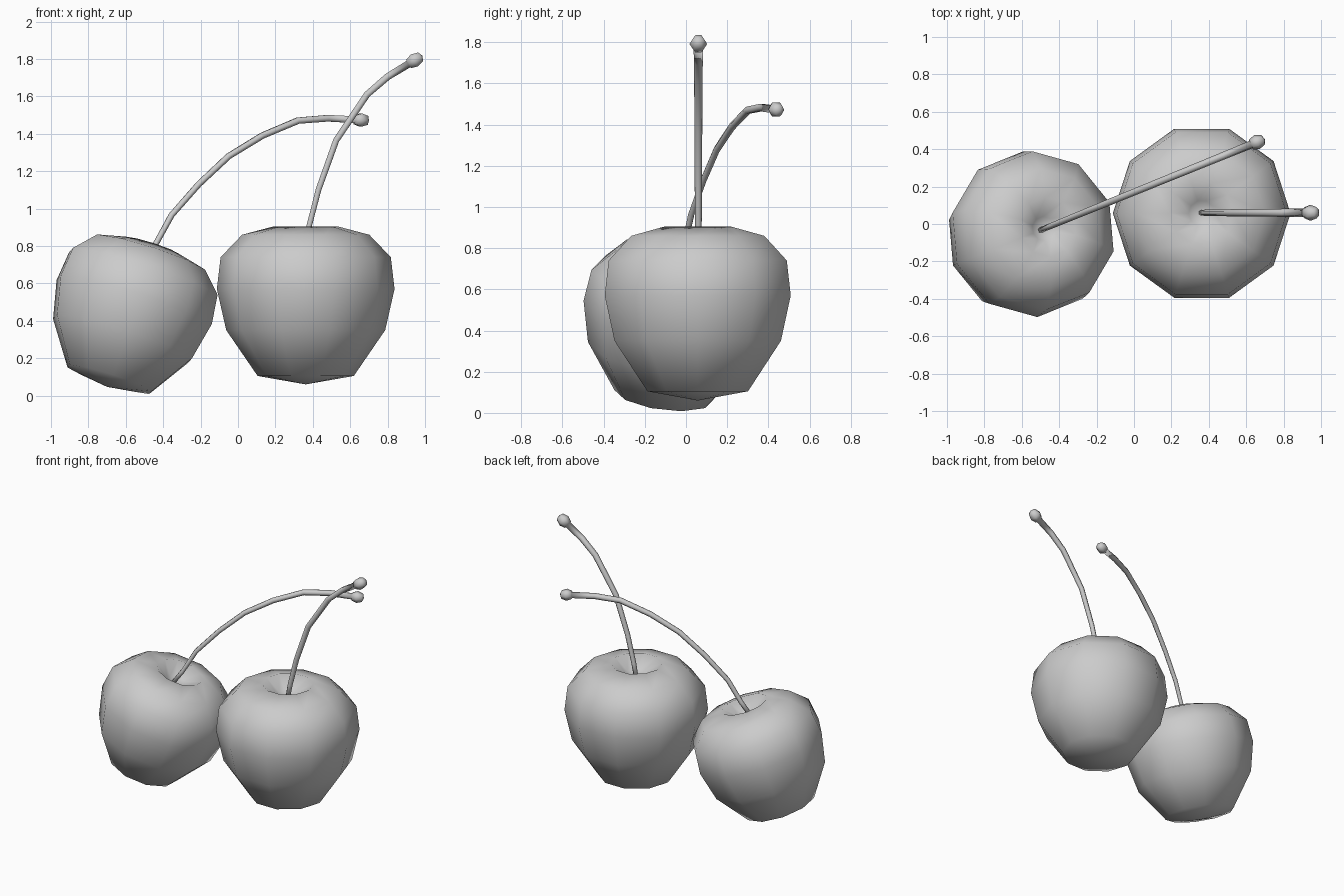
import bpy
import math
from mathutils import Vector, Matrix

if "Cube" in bpy.data.objects:
    bpy.data.objects.remove(bpy.data.objects["Cube"])


def make_object(name, verts, faces):
    mesh = bpy.data.meshes.new(name)
    mesh.from_pydata(verts, [], faces)
    mesh.polygons.foreach_set("use_smooth", [True] * len(mesh.polygons))
    mesh.update()
    obj = bpy.data.objects.new(name, mesh)
    bpy.context.collection.objects.link(obj)
    return obj


def skin(name, rings, start, end):
    """Join equal rings into a tube closed by a pole point at each end."""
    n = len(rings[0])
    verts = [p for ring in rings for p in ring] + [start, end]
    a, b = len(verts) - 2, len(verts) - 1
    faces = []
    for k in range(len(rings) - 1):
        for i in range(n):
            j = (i + 1) % n
            faces.append((k * n + i, k * n + j, (k + 1) * n + j, (k + 1) * n + i))
    last = (len(rings) - 1) * n
    for i in range(n):
        j = (i + 1) % n
        faces.append((a, j, i))
        faces.append((b, last + i, last + j))
    return make_object(name, verts, faces)


# Fruit profile: (radius, height relative to the widest ring)
PROFILE = [(0.257, -0.465), (0.425, -0.22), (0.475, 0.0), (0.455, 0.17),
           (0.34, 0.29), (0.17, 0.335), (0.07, 0.26)]
BOTTOM, DIMPLE = -0.51, 0.23


def cherry(name, centre, scale=1.0, turn=0.0, tilt=0.0):
    rings = [[Vector((r * math.cos(math.tau * i / 10), r * math.sin(math.tau * i / 10), z))
              for i in range(10)] for r, z in PROFILE]
    obj = skin(name, rings, Vector((0, 0, BOTTOM)), Vector((0, 0, DIMPLE)))
    obj.data.transform(Matrix.Translation(centre)
                       @ Matrix.Rotation(math.radians(turn), 4, 'Z')
                       @ Matrix.Rotation(math.radians(tilt), 4, 'Y')
                       @ Matrix.Scale(scale, 4))


def stem(name, points, side, r0, r1, knob):
    """Six-sided tapered stem along points, ending in a small faceted knob."""
    pts = [Vector(p) for p in points]
    side = Vector(side).normalized()
    end_dir = (pts[-1] - pts[-2]).normalized()

    def ring(p, d, r):
        up = d.cross(side).normalized()
        return [p + r * (math.cos(math.tau * i / 6) * side + math.sin(math.tau * i / 6) * up)
                for i in range(6)][::-1]

    rings = []
    for k, p in enumerate(pts):
        d = (pts[min(k + 1, len(pts) - 1)] - pts[max(k - 1, 0)]).normalized()
        rings.append(ring(p, d, r0 + (r1 - r0) * k / (len(pts) - 1)))
    for r, along in ((0.7, 0.0), (1.0, 0.85), (0.7, 1.75)):
        rings.append(ring(pts[-1] + end_dir * along * knob, end_dir, r * knob))
    skin(name, rings, pts[0], pts[-1] + end_dir * knob * 2.0)


# Upright fruit and its stem
cherry("right_cherry", Vector((0.362, 0.057, 0.57)))
stem("right_stem",
     [(x, 0.06, z) for x, z in ((0.355, 0.78), (0.38, 0.905), (0.43, 1.10), (0.525, 1.365),
                                (0.69, 1.61), (0.80, 1.705), (0.912, 1.773))],
     (0, 1, 0), 0.015, 0.023, 0.043)

# Leaning fruit and its stem, which bends in the lean direction
cherry("left_cherry", Vector((-0.555, -0.055, 0.50)), 0.94, 22, 19)
stem("left_stem",
     [(x, -0.025 + 0.407 * (x + 0.48), z) for x, z in (
         (-0.50, 0.72), (-0.44, 0.81), (-0.355, 0.965), (-0.21, 1.13), (-0.05, 1.28),
         (0.13, 1.39), (0.32, 1.47), (0.48, 1.483), (0.625, 1.475))],
     (-0.377, 0.926, 0), 0.015, 0.021, 0.040)
